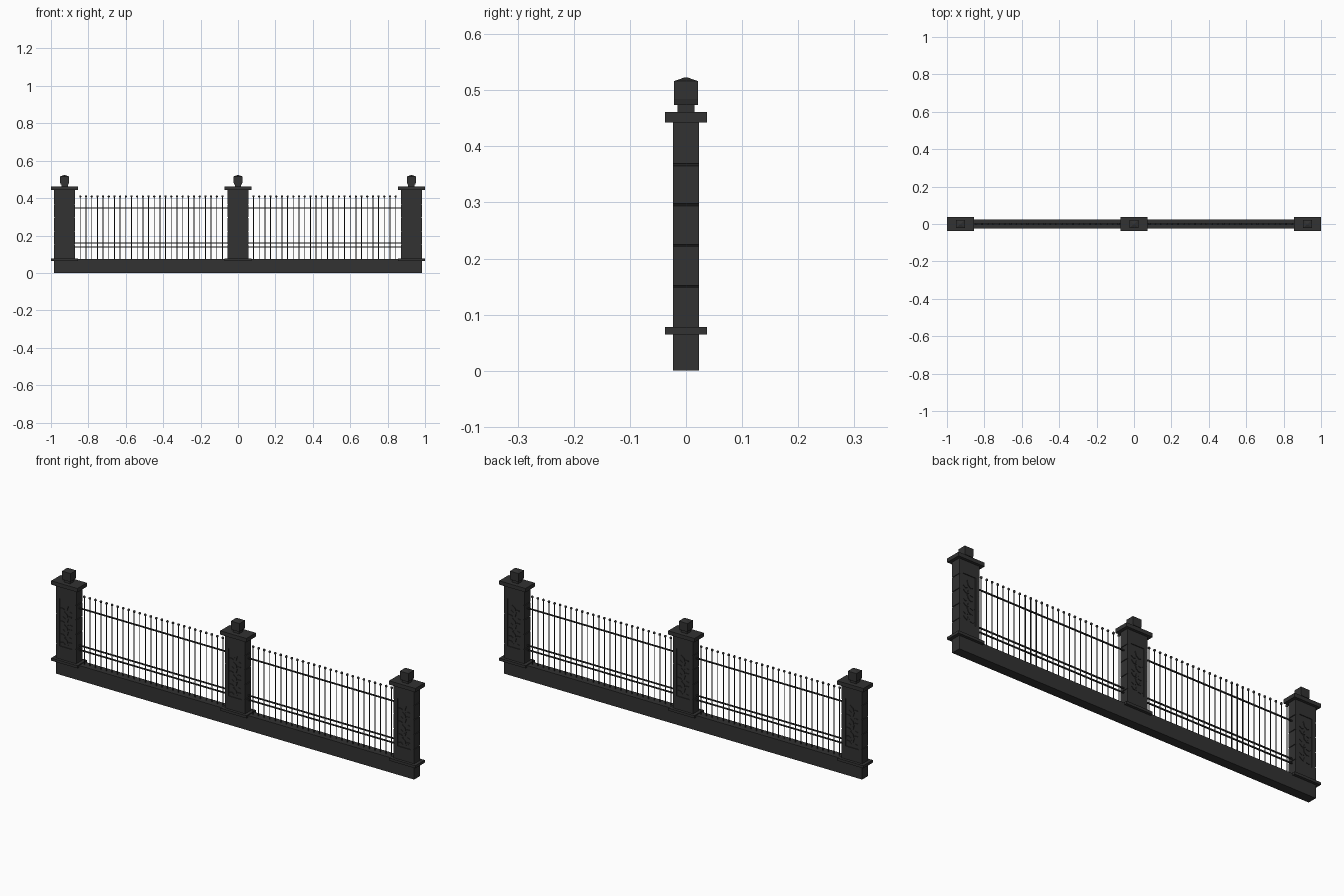
import bpy, bmesh, math
from mathutils import Matrix, Vector

if "Cube" in bpy.data.objects:
    bpy.data.objects.remove(bpy.data.objects["Cube"])


def material(name, v):
    m = bpy.data.materials.new(name)
    m.diffuse_color = (v, v, v, 1)
    m.use_nodes = True
    m.node_tree.nodes["Principled BSDF"].inputs["Base Color"].default_value = m.diffuse_color
    return m


STONE = material("dark_stone", 0.032)
IRON = material("dark_iron", 0.026)


def finish(name, bm, mat):
    bmesh.ops.recalc_face_normals(bm, faces=bm.faces)
    me = bpy.data.meshes.new(name)
    bm.to_mesh(me)
    bm.free()
    ob = bpy.data.objects.new(name, me)
    bpy.context.collection.objects.link(ob)
    me.materials.append(mat)
    return ob


def add_box(bm, x, y, z):
    """Box from (min, max) pairs."""
    c = [(a + b) / 2 for a, b in (x, y, z)]
    s = [b - a for a, b in (x, y, z)]
    bmesh.ops.create_cube(bm, size=1, matrix=Matrix.Translation(c) @ Matrix.Diagonal((*s, 1)))


def add_rings(bm, cx, rings):
    """Stack of rectangular rings (half x, half y, z), capped."""
    loops = [[bm.verts.new((cx + sx * hx, sy * hy, z))
              for sx, sy in ((-1, -1), (1, -1), (1, 1), (-1, 1))] for hx, hy, z in rings]
    for a, b in zip(loops, loops[1:]):
        for i in range(4):
            bm.faces.new((a[i], a[(i + 1) % 4], b[(i + 1) % 4], b[i]))
    bm.faces.new(loops[0][::-1])
    bm.faces.new(loops[-1])


def add_leaf(bm, x, y, z, length, width, angle, out):
    """Flat-topped diamond leaf lying on the panel."""
    d = Vector((math.cos(angle), 0, math.sin(angle)))
    n = Vector((-d.z, 0, d.x))
    p = Vector((x, y, z))
    rim = [p, p + d * length * .5 + n * width, p + d * length, p + d * length * .5 - n * width]
    low = [bm.verts.new(v) for v in rim]
    top = [bm.verts.new(v + Vector((0, out, 0))) for v in rim]
    for i in range(4):
        j = (i + 1) % 4
        bm.faces.new((low[i], low[j], top[j], top[i]))
    bm.faces.new(low[::-1])
    bm.faces.new(top)


# low wall under the whole fence
bm = bmesh.new()
add_box(bm, (-0.983, 0.983), (-0.0235, 0.0235), (0, 0.074))
finish("base_wall", bm, STONE)

PX, PY = 0.056, 0.0235
GROOVES = (0.150, 0.223, 0.296, 0.367)
P0, P1 = 0.142, 0.378
for tag, cx in (("left", -0.927), ("middle", 0.0), ("right", 0.927)):
    # shaft: outline with notched side joints, extruded front to back
    side = [(PX, 0.07)]
    for g in GROOVES:
        side += [(PX, g - .002), (PX - .003, g - .001), (PX - .003, g + .001), (PX, g + .002)]
    side.append((PX, 0.445))
    outline = side + [(-x, z) for x, z in reversed(side)]
    bm = bmesh.new()
    face = bm.faces.new([bm.verts.new((cx + x, -PY, z)) for x, z in outline])
    ext = bmesh.ops.extrude_face_region(bm, geom=[face])
    for v in ext["geom"]:
        if isinstance(v, bmesh.types.BMVert):
            v.co.y = PY
    shaft = finish(tag + "_pillar_shaft", bm, STONE)

    # sunken panels front and back
    bm = bmesh.new()
    for s in (-1, 1):
        add_box(bm, (cx - .035, cx + .035), sorted((s * (PY - .004), s * (PY + .02))), (P0, P1))
    cutter = finish(tag + "_panel_cutter", bm, STONE)
    cutter.hide_render = True
    mod = shaft.modifiers.new("panels", 'BOOLEAN')
    mod.operation, mod.object, mod.solver = 'DIFFERENCE', cutter, 'EXACT'
    bpy.context.view_layer.objects.active = shaft
    bpy.ops.object.modifier_apply(modifier=mod.name)
    bpy.data.objects.remove(cutter)

    # carved flat leaves along a waving stem
    bm = bmesh.new()
    for s in (-1, 1):
        y = s * (PY - .0045)
        for i in range(6):
            z = P0 + .014 + i * .032
            w = 1 if i % 2 else -1
            add_leaf(bm, cx - w * .012, y, z, .042, .007, math.pi / 2 - w * .6, s * .0040)
            add_leaf(bm, cx - w * .004, y, z + .004, .030, .006, math.pi / 2 + w * 1.15, s * .0036)
            add_leaf(bm, cx + w * .006, y, z, .026, .006, math.pi / 2 - w * 1.4, s * .0032)
    finish(tag + "_carved_leaves", bm, STONE)

    # foot plate, cap plate and block finial
    bm = bmesh.new()
    add_box(bm, (cx - .072, cx + .072), (-.037, .037), (.065, .078))
    finish(tag + "_foot_plate", bm, STONE)
    bm = bmesh.new()
    add_box(bm, (cx - .072, cx + .072), (-.037, .037), (.442, .461))
    finish(tag + "_cap_plate", bm, STONE)
    bm = bmesh.new()
    add_rings(bm, cx, [(.017, .0155, .460), (.017, .0155, .474), (.021, .0215, .474),
                       (.024, .0215, .484), (.024, .0215, .516), (.003, .002, .523)])
    finish(tag + "_finial", bm, STONE)

# railings: three rails and ball-topped bars in each bay
N = 26
for tag, s in (("left", -1), ("right", 1)):
    bm = bmesh.new()
    for z in (0.139, 0.161, 0.346):
        add_box(bm, sorted((s * .05, s * .877)), (-.003, .003), (z - .0028, z + .0028))
    finish(tag + "_rails", bm, IRON)
    bm = bmesh.new()
    for i in range(N):
        x = s * (.083 + i * (.843 - .083) / (N - 1))
        bmesh.ops.create_cone(bm, cap_ends=True, segments=8, radius1=.0022, radius2=.0022,
                              depth=.34, matrix=Matrix.Translation((x, 0, .238)))
        bmesh.ops.create_uvsphere(bm, u_segments=10, v_segments=6, radius=.0062,
                                  matrix=Matrix.Translation((x, 0, .409)))
    bars = finish(tag + "_bars", bm, IRON)
    for p in bars.data.polygons:
        p.use_smooth = len(p.vertices) < 5
